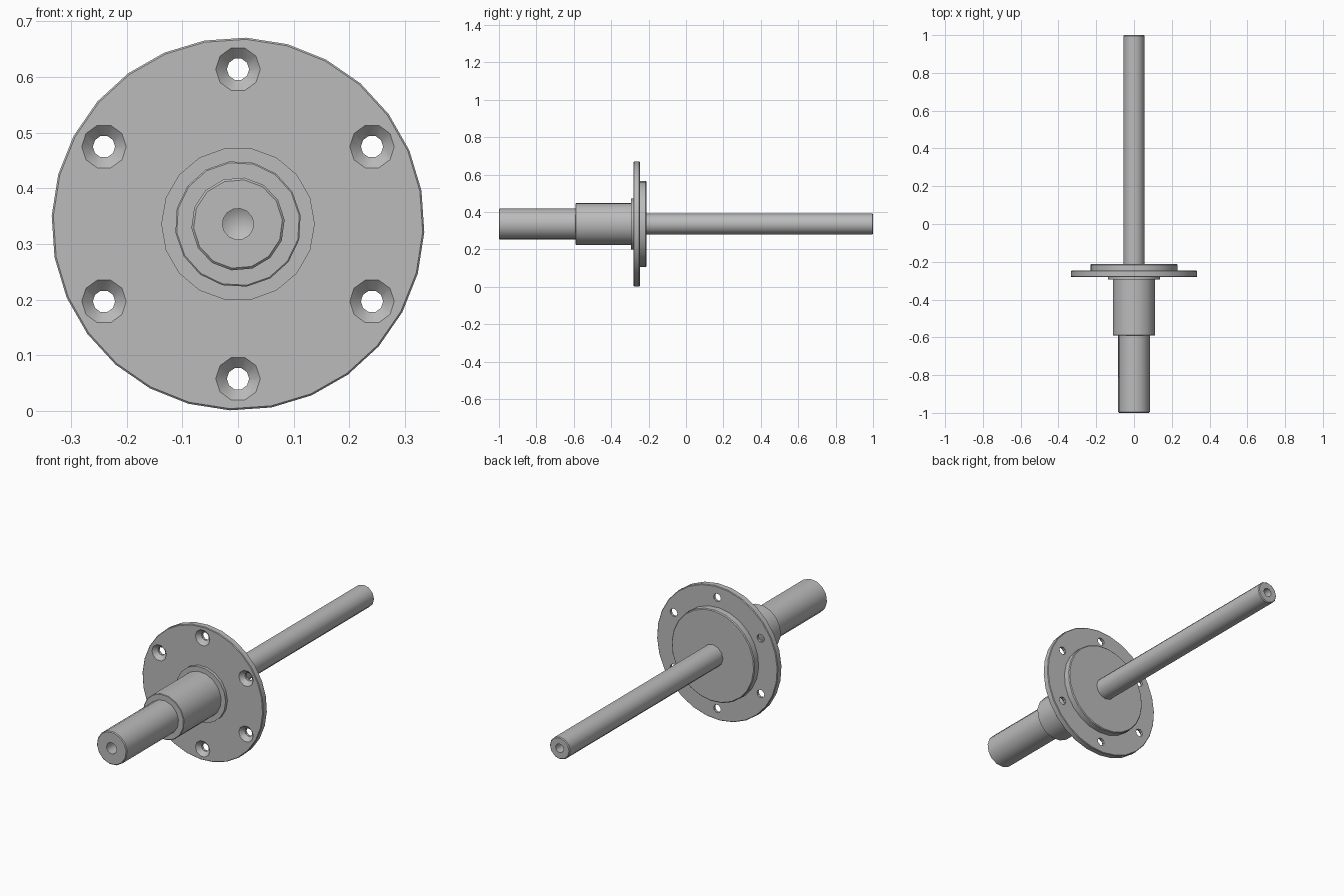
import bpy, bmesh, math

if "Cube" in bpy.data.objects:
    bpy.data.objects.remove(bpy.data.objects["Cube"])

AXIS_Z = 0.336

steel = bpy.data.materials.new("grey_steel")
steel.diffuse_color = (0.5, 0.5, 0.5, 1)
steel.use_nodes = True
steel.node_tree.nodes["Principled BSDF"].inputs["Base Color"].default_value = steel.diffuse_color


def lathe(name, profile, sides, phase=0.0, centre=(0, AXIS_Z)):
    """Revolve (y, radius) points around an axis parallel to y."""
    bm = bmesh.new()
    cx, cz = centre
    rings = []
    for y, r in profile:
        if r == 0:
            rings.append([bm.verts.new((cx, y, cz))] * sides)
            continue
        angles = [math.radians(phase) + math.tau * i / sides for i in range(sides)]
        rings.append([bm.verts.new((cx + r * math.cos(a), y, cz + r * math.sin(a))) for a in angles])
    for a, b in zip(rings, rings[1:]):
        for i in range(sides):
            j = (i + 1) % sides
            corners = list(dict.fromkeys((a[i], a[j], b[j], b[i])))
            bm.faces.new(corners)
    bmesh.ops.recalc_face_normals(bm, faces=bm.faces)
    mesh = bpy.data.meshes.new(name)
    bm.to_mesh(mesh)
    bm.free()
    mesh.materials.append(steel)
    obj = bpy.data.objects.new(name, mesh)
    bpy.context.collection.objects.link(obj)
    return obj


def select(obj):
    bpy.ops.object.select_all(action='DESELECT')
    obj.select_set(True)
    bpy.context.view_layer.objects.active = obj


# Stub shaft with a drilled blind hole in its end
stub = lathe("front_stub_shaft", [
    (-0.88, 0), (-0.897, 0.028), (-1.0, 0.028), (-1.0, 0.080),
    (-0.996, 0.084), (-0.57, 0.084), (-0.57, 0)], 14, 5)

# Thicker hub and its thin collar against the flange
hub = lathe("hub", [
    (-0.59, 0), (-0.59, 0.111), (-0.588, 0.1135), (-0.27, 0.1135), (-0.27, 0)], 16, 8)
collar = lathe("collar", [
    (-0.295, 0), (-0.295, 0.138), (-0.265, 0.138), (-0.265, 0)], 18, 0)

# Flange plate
flange = lathe("flange", [
    (-0.28, 0), (-0.28, 0.332), (-0.277, 0.335), (-0.25, 0.335),
    (-0.247, 0.332), (-0.247, 0)], 28, -2.5)

# Raised boss on the back of the flange
boss = lathe("rear_boss", [
    (-0.262, 0), (-0.262, 0.23), (-0.216, 0.23), (-0.212, 0.226), (-0.212, 0)], 24, 3)

# Long rear shaft, also drilled at the end
shaft = lathe("rear_shaft", [
    (-0.23, 0), (-0.23, 0.056), (0.996, 0.056), (1.0, 0.052),
    (1.0, 0.022), (0.913, 0.022), (0.90, 0)], 12, 0)

# Six countersunk bolt holes through the flange
for k in range(6):
    a = math.radians(30 + 60 * k)
    centre = (0.278 * math.cos(a), AXIS_Z + 0.278 * math.sin(a))
    cutter = lathe("hole_cutter", [
        (-0.285, 0), (-0.285, 0.045), (-0.26, 0.020), (-0.23, 0.020), (-0.23, 0)],
        10, 0, centre)
    cutter.hide_render = True
    mod = flange.modifiers.new("bolt_hole", 'BOOLEAN')
    mod.operation = 'DIFFERENCE'
    mod.solver = 'EXACT'
    mod.object = cutter
    select(flange)
    bpy.ops.object.modifier_apply(modifier=mod.name)
    bpy.data.objects.remove(cutter)

# Smooth round walls, crisp rims
for obj in (stub, hub, collar, flange, boss, shaft):
    select(obj)
    bpy.ops.object.shade_smooth_by_angle(angle=math.radians(35))
